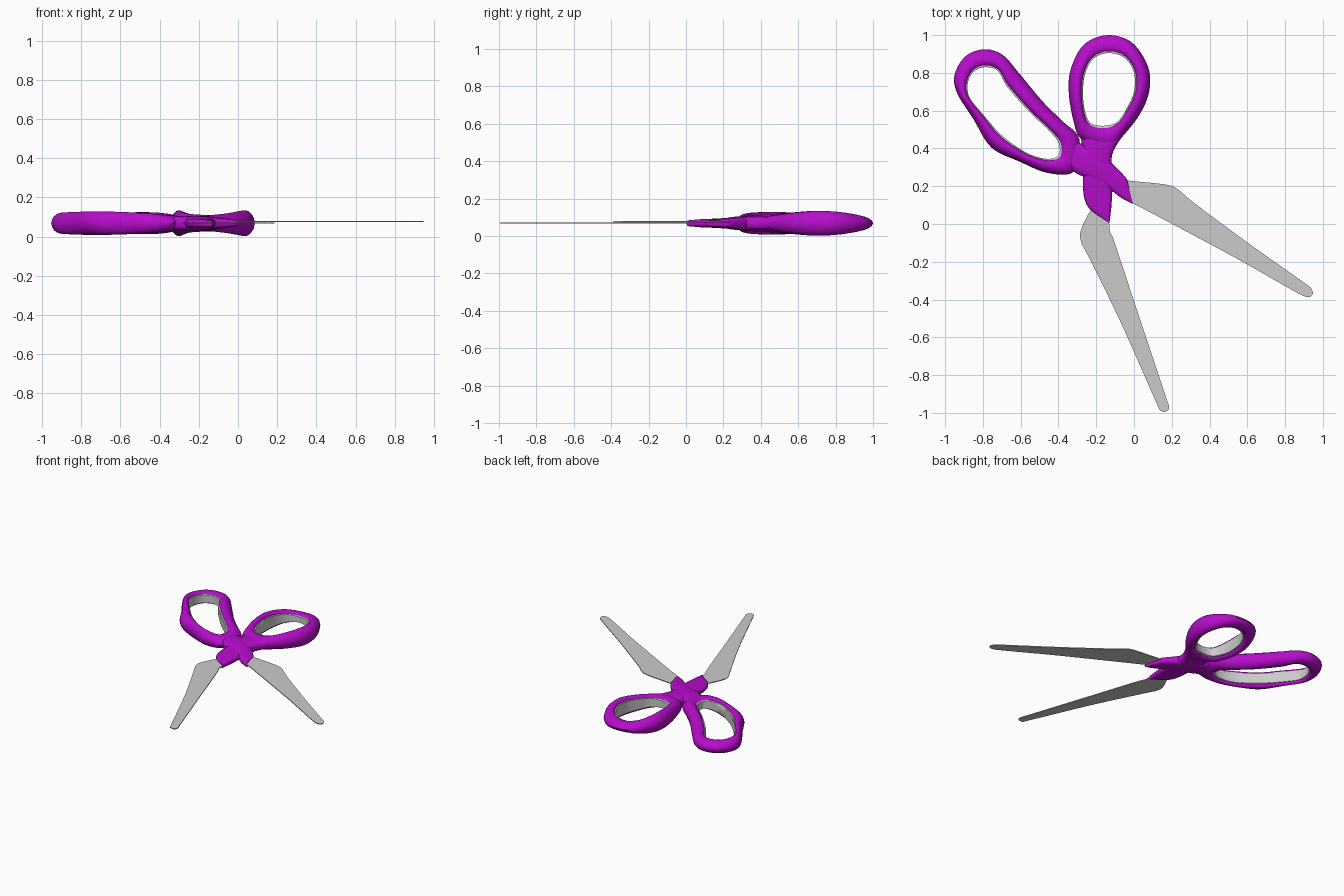
import bpy, bmesh, math
from mathutils import Vector

if "Cube" in bpy.data.objects:
    bpy.data.objects.remove(bpy.data.objects["Cube"])

MID = 0.068  # height of the mid plane

purple = bpy.data.materials.new("purple_plastic")
purple.diffuse_color = (0.47, 0.004, 0.6, 1)
purple.use_nodes = True
purple.node_tree.nodes["Principled BSDF"].inputs["Base Color"].default_value = purple.diffuse_color


def smooth_path(pts, n, closed):
    """Catmull-Rom interpolation of tuples of any length."""
    out, m = [], len(pts)
    for i in range(m if closed else m - 1):
        if closed:
            p = [Vector(pts[(i + k) % m]) for k in (-1, 0, 1, 2)]
        else:
            p = [Vector(pts[min(max(i + k, 0), m - 1)]) for k in (-1, 0, 1, 2)]
        for j in range(n):
            t = j / n
            out.append(0.5 * (2 * p[1] + (p[2] - p[0]) * t
                              + (2 * p[0] - 5 * p[1] + 4 * p[2] - p[3]) * t * t
                              + (3 * p[1] - p[0] - 3 * p[2] + p[3]) * t ** 3))
    if not closed:
        out.append(Vector(pts[-1]))
    return out


def finish(name, bm, mat, angle=40):
    bmesh.ops.recalc_face_normals(bm, faces=bm.faces)
    me = bpy.data.meshes.new(name)
    bm.to_mesh(me)
    bm.free()
    ob = bpy.data.objects.new(name, me)
    bpy.context.collection.objects.link(ob)
    if mat:
        me.materials.append(mat)
    bpy.ops.object.select_all(action='DESELECT')
    bpy.context.view_layer.objects.active = ob
    ob.select_set(True)
    bpy.ops.object.shade_smooth_by_angle(angle=math.radians(angle))


def loft(name, stations, section, closed, mat, n=6):
    """Station: (ax, ay, bx, by, half height). Section: (t from a to b, height factor)."""
    bm = bmesh.new()
    rows = []
    for ax, ay, bx, by, h in smooth_path(stations, n, closed):
        rows.append([bm.verts.new((ax + (bx - ax) * t, ay + (by - ay) * t, MID + h * s))
                     for t, s in section])
    m, k = len(rows), len(section)
    for i in range(m if closed else m - 1):
        a, b = rows[i], rows[(i + 1) % m]
        for j in range(k):
            bm.faces.new((a[j], a[(j + 1) % k], b[(j + 1) % k], b[j]))
    if not closed:
        bm.faces.new(rows[0])
        bm.faces.new(rows[-1])
    finish(name, bm, mat)


def blade(name, outline, z, thick=0.006):
    bm = bmesh.new()
    f = bm.faces.new([bm.verts.new((p[0], p[1], z - thick / 2))
                      for p in smooth_path(outline, 4, True)])
    ext = bmesh.ops.extrude_face_region(bm, geom=[f])
    for v in ext['geom']:
        if isinstance(v, bmesh.types.BMVert):
            v.co.z += thick
    finish(name, bm, None, 30)


# Cross-sections: rounded grip, flat inner lining, flattened oval shank
half = [(0.1, 0.7), (0.18, 0.88), (0.3, 0.98), (0.45, 1.0), (0.62, 0.92),
        (0.8, 0.71), (0.94, 0.38)]
GRIP = half + [(1, 0)] + [(t, -s) for t, s in reversed(half)]
LINING = [(0, 0.64), (0.03, 0.68), (0.2, 0.7), (0.2, -0.7), (0.03, -0.68), (0, -0.64)]
SHANK = []
for i in range(20):
    c, s = math.cos(i * math.pi / 10), math.sin(i * math.pi / 10)
    SHANK.append((0.5 + 0.5 * math.copysign(abs(c) ** 0.6, c),
                  math.copysign(abs(s) ** 0.6, s)))

# Loops: inner xy, outer xy, half height
thumb_loop = [
    (-.14, .905, -.14, 1.0, .034), (-.05, .88, -.01, .96, .045),
    (0, .80, .075, .83, .061), (0, .70, .08, .70, .066),
    (-.04, .61, .03, .58, .058), (-.09, .54, -.055, .47, .048),
    (-.16, .52, -.14, .39, .042), (-.23, .535, -.28, .45, .048),
    (-.26, .60, -.32, .545, .058), (-.27, .69, -.345, .69, .066),
    (-.26, .79, -.335, .82, .061), (-.22, .87, -.265, .95, .045)]
finger_loop = [
    (-.79, .83, -.79, .925, .045), (-.72, .81, -.695, .895, .047),
    (-.67, .725, -.61, .80, .052), (-.55, .59, -.485, .65, .056),
    (-.455, .50, -.385, .55, .055), (-.40, .43, -.29, .45, .047),
    (-.40, .365, -.315, .28, .042), (-.46, .345, -.455, .27, .05),
    (-.565, .375, -.605, .33, .057), (-.695, .465, -.755, .405, .06),
    (-.795, .575, -.85, .555, .058), (-.87, .67, -.935, .69, .054),
    (-.88, .745, -.95, .79, .048), (-.85, .805, -.89, .89, .045)]
for name, loop in (("thumb", thumb_loop), ("finger", finger_loop)):
    loft(name + "_grip", loop, GRIP, True, purple)
    loft(name + "_lining", loop, LINING, True, None)

# Shanks: left xy, right xy, half height
loft("thumb_shank", [
    (-.28, .45, -.065, .46, .036), (-.27, .345, -.115, .37, .037),
    (-.27, .24, -.115, .265, .031), (-.265, .145, -.115, .175, .025),
    (-.235, .08, -.12, .09, .022), (-.16, .025, -.13, .005, .016)],
    SHANK, False, purple)
loft("finger_shank", [
    (-.36, .315, -.34, .45, .036), (-.30, .265, -.235, .405, .038),
    (-.21, .23, -.15, .35, .036), (-.13, .185, -.09, .295, .029),
    (-.07, .14, -.04, .24, .023), (-.005, .105, -.03, .205, .016)],
    SHANK, False, purple)

# Blades, with their roots buried in the shanks
blade("thumb_blade", [
    (-.16, .15), (-.225, .08), (-.28, -.03), (-.28, -.095), (-.245, -.165),
    (-.075, -.51), (.12, -.95), (.14, -.985), (.165, -.995), (.185, -.97),
    (.16, -.89), (.03, -.50), (-.10, -.105), (-.13, -.025), (-.13, .12)], 0.069)
blade("finger_blade", [
    (-.12, .25), (-.03, .23), (.16, .21), (.23, .185), (.32, .11),
    (.61, -.105), (.90, -.31), (.94, -.345), (.945, -.375), (.91, -.385),
    (.82, -.34), (.53, -.175), (.08, .065), (0, .107), (-.1, .18)], 0.076)
